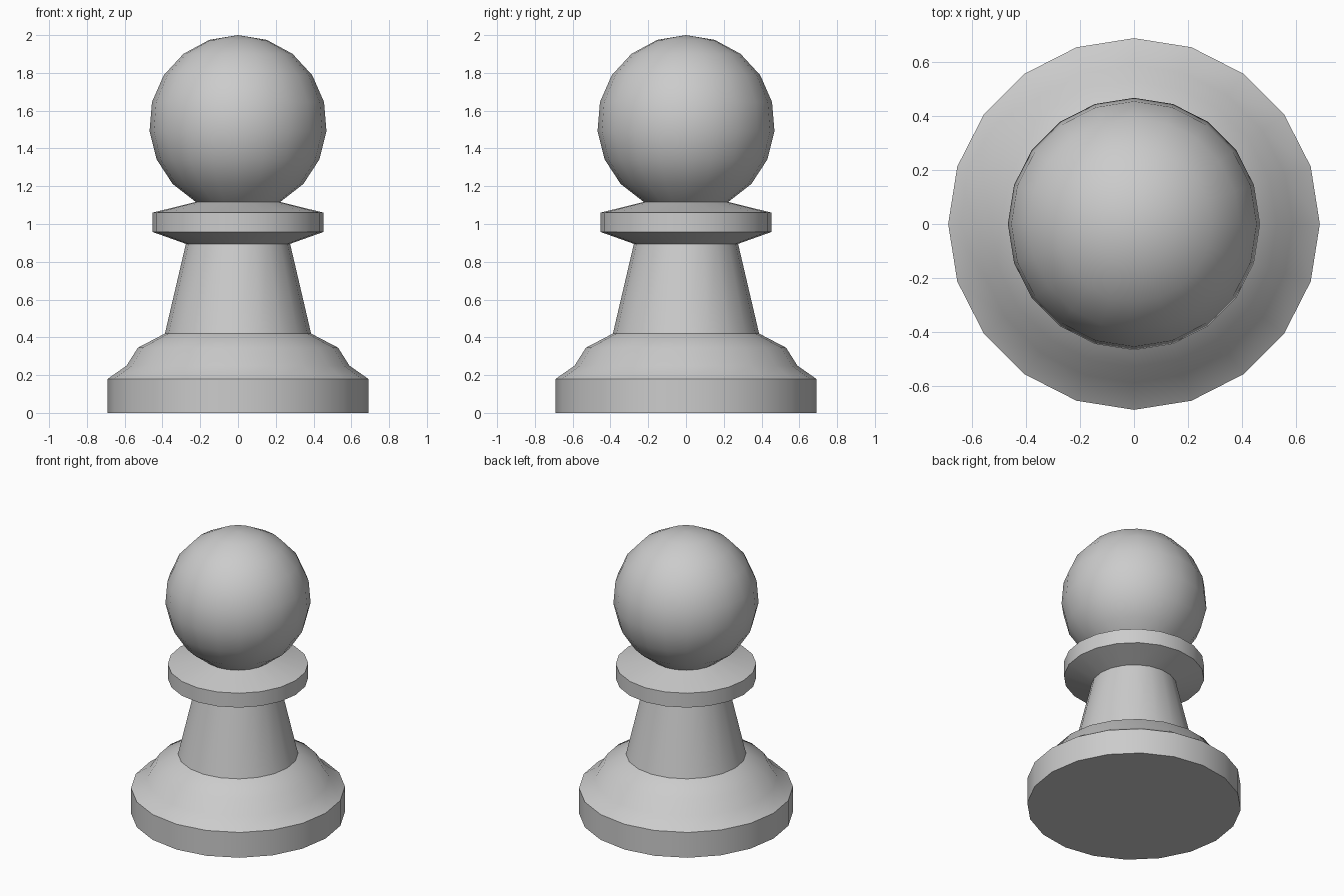
import bpy, bmesh, math

if "Cube" in bpy.data.objects:
    bpy.data.objects.remove(bpy.data.objects["Cube"])

SIDES = 20

# One plain grey for the whole piece
grey = bpy.data.materials.new("plain_grey")
grey.diffuse_color = (0.6, 0.6, 0.6, 1)
grey.use_nodes = True
grey.node_tree.nodes["Principled BSDF"].inputs["Base Color"].default_value = grey.diffuse_color


def add_profile(bm, profile):
    """Spin (radius, height) points around z into a lathed shell."""
    rings = []
    for r, z in profile:
        if r < 1e-5:
            rings.append([bm.verts.new((0, 0, z))])
        else:
            rings.append([bm.verts.new((r * math.sin(math.tau * i / SIDES),
                                        -r * math.cos(math.tau * i / SIDES), z))
                          for i in range(SIDES)])
    for a, b in zip(rings, rings[1:]):
        for i in range(SIDES):
            j = (i + 1) % SIDES
            if len(b) == 1:
                bm.faces.new((a[i], a[j], b[0]))
            else:
                bm.faces.new((a[i], a[j], b[j], b[i]))
    if len(rings[0]) > 1:
        bm.faces.new(rings[0][::-1])


# Base disc, sloped shoulder, tapered stem and collar
profile = [(0.69, 0), (0.69, 0.18), (0.59, 0.25), (0.53, 0.345), (0.387, 0.42),
           (0.276, 0.895), (0.453, 0.958), (0.453, 1.06)]

# Ball head, cut off where it meets the collar
step = math.pi / 9.5
profile += [(0.47 * math.sin(k * step), 1.53 + 0.47 * math.cos(k * step))
            for k in range(8, 0, -1)]
profile.append((0, 2.0))

bm = bmesh.new()
add_profile(bm, profile)
bmesh.ops.recalc_face_normals(bm, faces=bm.faces)
mesh = bpy.data.meshes.new("pawn")
bm.to_mesh(mesh)
bm.free()
mesh.materials.append(grey)
pawn = bpy.data.objects.new("pawn", mesh)
bpy.context.collection.objects.link(pawn)

# Smooth round sides, sharp rims
bpy.context.view_layer.objects.active = pawn
pawn.select_set(True)
bpy.ops.object.shade_smooth_by_angle(angle=math.radians(35))
